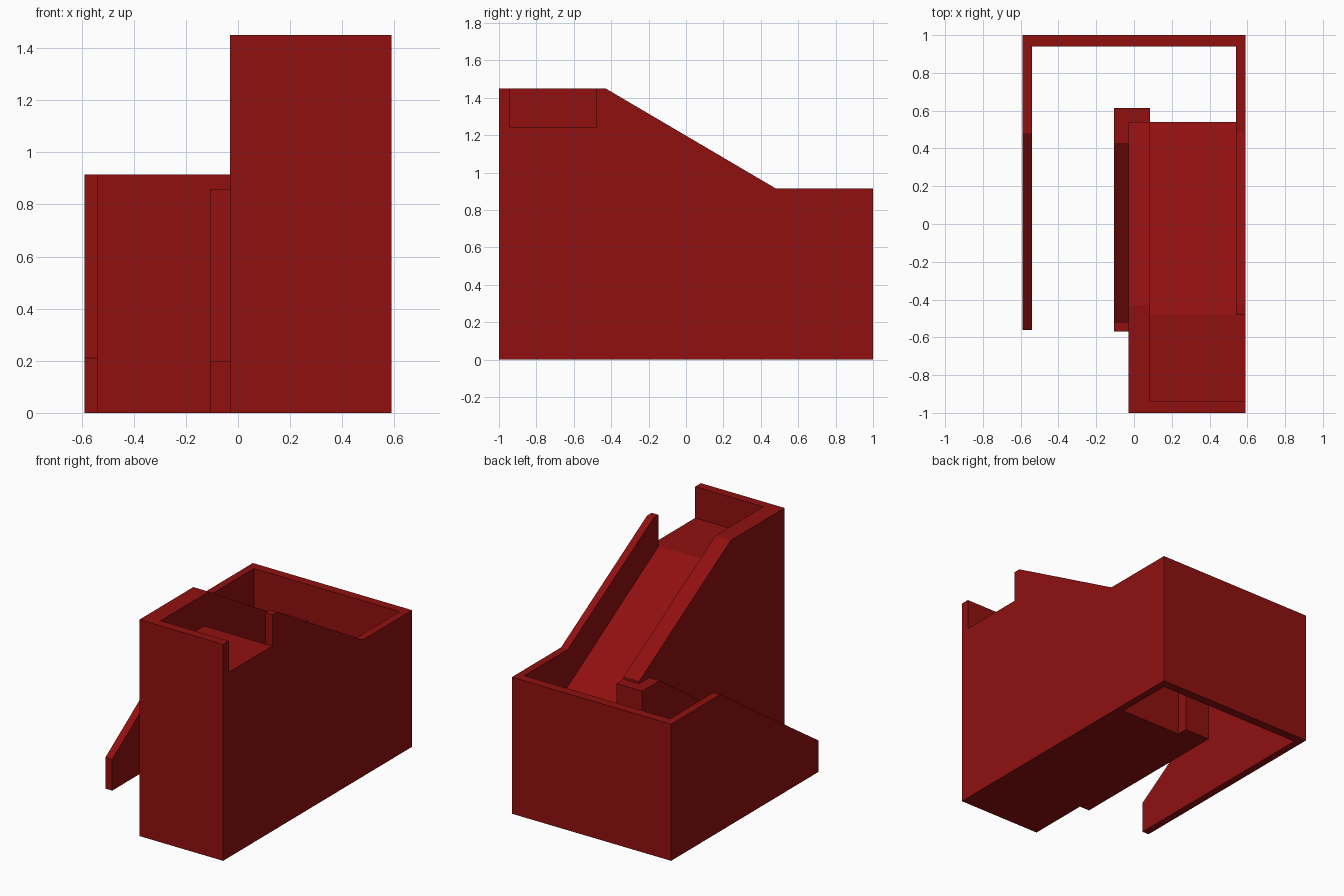
import bpy
import bmesh

if "Cube" in bpy.data.objects:
    bpy.data.objects.remove(bpy.data.objects["Cube"])

red = bpy.data.materials.new("red")
red.diffuse_color = (0.28, 0.005, 0.005, 1)
red.use_nodes = True
red.node_tree.nodes["Principled BSDF"].inputs["Base Color"].default_value = red.diffuse_color


def slab(name, x0, x1, profile):
    """Extrude a side profile of (y, z) points from x0 to x1."""
    bm = bmesh.new()
    face = bm.faces.new([bm.verts.new((x0, y, z)) for y, z in profile])
    grown = bmesh.ops.extrude_face_region(bm, geom=[face])["geom"]
    verts = [g for g in grown if isinstance(g, bmesh.types.BMVert)]
    bmesh.ops.translate(bm, verts=verts, vec=(x1 - x0, 0, 0))
    bmesh.ops.recalc_face_normals(bm, faces=bm.faces)
    mesh = bpy.data.meshes.new(name)
    bm.to_mesh(mesh)
    bm.free()
    mesh.materials.append(red)
    obj = bpy.data.objects.new(name, mesh)
    bpy.context.collection.objects.link(obj)
    return obj


def block(name, x0, x1, y0, y1, height):
    return slab(name, x0, x1, [(y0, 0), (y1, 0), (y1, height), (y0, height)])


LOW, MID, HIGH = 0.915, 1.24, 1.45

# Full-length right wall with the side notch near the front
slab("right_wall", 0.54, 0.59,
     [(-1, 0), (1, 0), (1, LOW), (0.48, LOW), (-0.43, HIGH), (-0.48, HIGH),
      (-0.48, MID), (-0.94, MID), (-0.94, HIGH), (-1, HIGH)])

# Tall front wall and low back wall
block("front_wall", -0.03, 0.54, -1, -0.94, HIGH)
block("back_wall", -0.54, 0.54, 0.94, 1, LOW)

# Solid ramp with a flat landing at the top
slab("ramp", 0.085, 0.54,
     [(-0.94, 0), (0.54, 0), (0.54, 0.63), (-0.48, MID), (-0.94, MID)])

# Thick wall on the inner side of the ramp
slab("inner_wall", -0.03, 0.085,
     [(-0.94, 0), (0.54, 0), (0.54, 0.875), (-0.43, HIGH), (-0.94, HIGH)])

# Step strip beside the inner wall and the post closing its end
slab("inner_strip", -0.105, -0.03,
     [(-0.57, 0), (0.615, 0), (0.615, 0.86), (0.43, 0.86), (-0.525, 0.2), (-0.57, 0.2)])
block("end_post", -0.03, 0.085, 0.54, 0.615, 0.86)

# Thin left wall falling towards the front
slab("left_wall", -0.59, -0.54,
     [(-0.56, 0), (1, 0), (1, LOW), (0.48, LOW), (-0.56, 0.21)])
